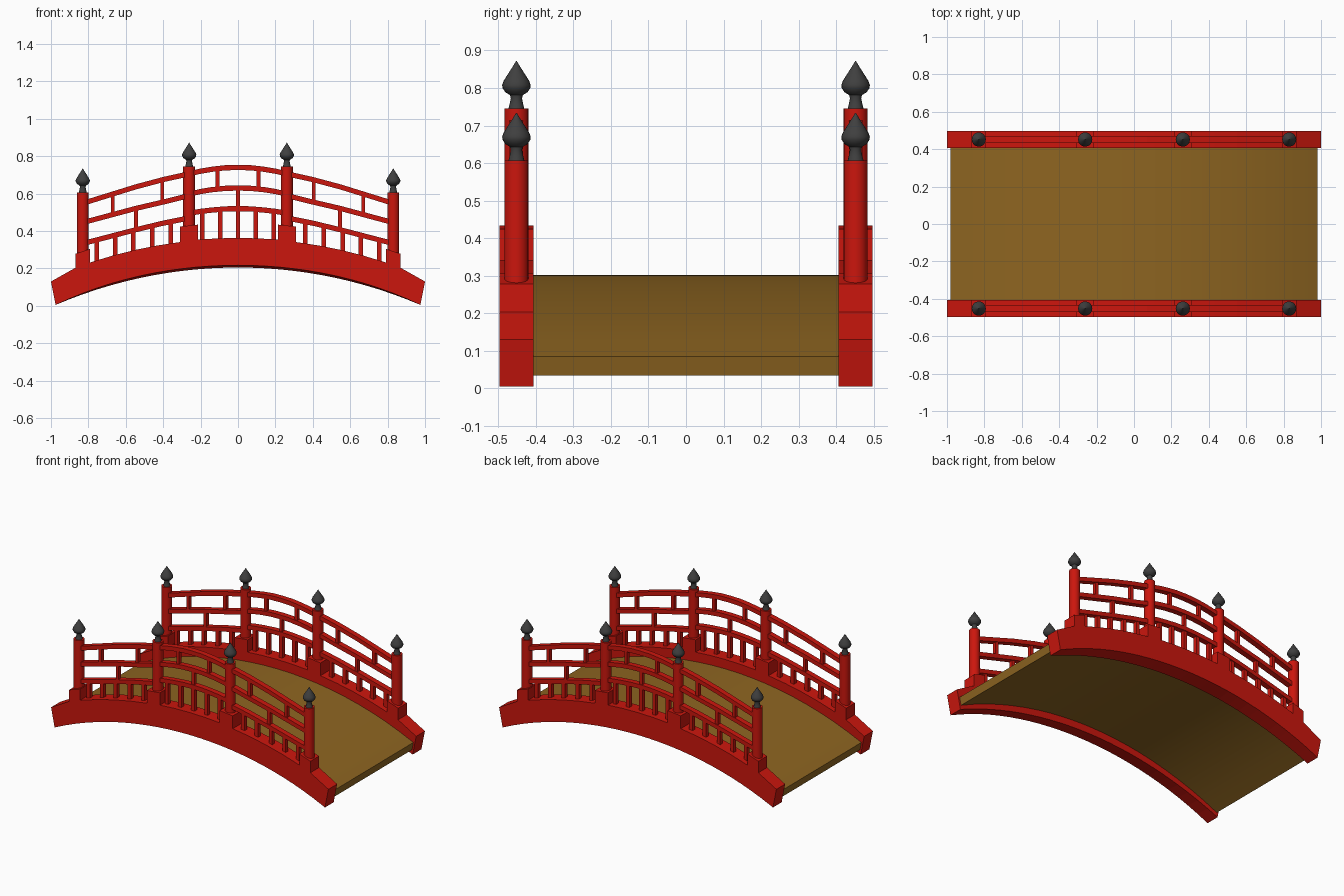
import bpy, bmesh, math

if "Cube" in bpy.data.objects:
    bpy.data.objects.remove(bpy.data.objects["Cube"])

def material(name, rgb):
    m = bpy.data.materials.new(name)
    m.diffuse_color = (*rgb, 1)
    m.use_nodes = True
    m.node_tree.nodes["Principled BSDF"].inputs["Base Color"].default_value = m.diffuse_color
    return m

RED = material("red_paint", (0.6, 0.008, 0.004))
WOOD = material("deck_wood", (0.27, 0.13, 0.015))
DARK = material("dark_metal", (0.05, 0.05, 0.05))

def finish(name, bm, mat, smooth=None):
    bmesh.ops.recalc_face_normals(bm, faces=bm.faces)
    me = bpy.data.meshes.new(name)
    bm.to_mesh(me)
    bm.free()
    me.materials.append(mat)
    ob = bpy.data.objects.new(name, me)
    bpy.context.collection.objects.link(ob)
    if smooth:
        bpy.ops.object.select_all(action='DESELECT')
        ob.select_set(True)
        bpy.context.view_layer.objects.active = ob
        bpy.ops.object.shade_smooth_by_angle(angle=math.radians(smooth))
    return ob

def loft(bm, a, b):
    """Closed prism between two matching loops of points."""
    va, vb = [bm.verts.new(p) for p in a], [bm.verts.new(p) for p in b]
    n = len(va)
    bm.faces.new(va)
    bm.faces.new(vb[::-1])
    for i in range(n):
        bm.faces.new((va[i], vb[i], vb[(i + 1) % n], va[(i + 1) % n]))

def arc(x, top, r):
    return top - r + math.sqrt(r * r - x * x)

def span(a, b, n):
    return [a + (b - a) * i / n for i in range(n + 1)]

def lerp(pts, x):
    for (x0, z0), (x1, z1) in zip(pts, pts[1:]):
        if x <= x1:
            return z0 + (z1 - z0) * (x - x0) / (x1 - x0)
    return pts[-1][1]

beam_top = lambda x: arc(x, 0.363, 2.5)
beam_low = lambda x: arc(x, 0.205, 2.476)

# deck: arched slab
bm = bmesh.new()
prof = [(x, arc(x, 0.302, 2.32)) for x in span(-0.98, 0.98, 20)]
prof += [(x, arc(x, 0.252, 2.27)) for x in span(0.97, -0.97, 20)]
loft(bm, [(x, -0.41, z) for x, z in prof], [(x, 0.41, z) for x, z in prof])
finish("deck", bm, WOOD, 30)

# rail heights from centre outwards: (centre span, side span)
RAILS = {
    "top": ([(0, .74), (.07, .738), (.14, .73), (.2, .72), (.26, .706)],
            [(.26, .706), (.4, .675), (.55, .635), (.83, .548)]),
    "middle": ([(0, .63), (.07, .628), (.14, .621), (.2, .611), (.26, .598)],
               [(.26, .59), (.4, .555), (.55, .52), (.83, .445)]),
    "lower": ([(0, .52), (.07, .518), (.14, .512), (.2, .505), (.26, .495)],
              [(.26, .47), (.4, .442), (.55, .406), (.83, .333)]),
}

def rail_z(rail, x):
    return lerp(RAILS[rail][abs(x) > .26], abs(x))

def bar(bm, x, y, z0, z1, w, d):
    q = [(x - w/2, y - d/2), (x + w/2, y - d/2), (x + w/2, y + d/2), (x - w/2, y + d/2)]
    loft(bm, [(*p, z0) for p in q], [(*p, z1) for p in q])

def lathe(bm, prof, x, y, z, n=20):
    rings = [[bm.verts.new((x + r * math.cos(2 * math.pi * i / n),
                            y + r * math.sin(2 * math.pi * i / n), z + h))
              for i in range(n)] for r, h in prof]
    bm.faces.new(rings[0][::-1])
    bm.faces.new(rings[-1])
    for a, b in zip(rings, rings[1:]):
        for i in range(n):
            j = (i + 1) % n
            bm.faces.new((a[i], a[j], b[j], b[i]))

FINIAL = [(.021, 0), (.018, .012), (.015, .028), (.017, .036), (.03, .044), (.037, .055),
          (.038, .063), (.034, .074), (.024, .09), (.013, .107), (.005, .12), (.001, .127)]

for side, s in (("front", -1), ("back", 1)):
    y = s * 0.452

    # side beam with raised post blocks; underside slopes down towards the deck
    half = [(x, beam_top(x)) for x in (0, .11, .215)]
    half += [(.215, .434), (.31, .424)]
    half += [(x, beam_top(x) - .003) for x in (.31, .43, .55, .67, .79)]
    half += [(.79, .305), (.87, .278), (.87, .203), (1, .13)]
    top = [(-x, z) for x, z in half[:0:-1]] + half
    low = span(.975, -.975, 26)
    outer, inner = [[(x, yy, z) for x, z in top] +
                    [(x, yy, beam_low(x) + dz * (1 - (x / .975) ** 4)) for x in low]
                    for yy, dz in ((s * .497, .012), (s * .407, 0))]
    bm = bmesh.new()
    loft(bm, outer, inner)
    finish(side + "_beam", bm, RED)

    # posts and finials
    posts, tips = bmesh.new(), bmesh.new()
    for x, z0, z1 in ((-.83, .2, .607), (-.261, .3, .745), (.261, .3, .745), (.83, .2, .607)):
        lathe(posts, [(.032, z0), (.032, z1)], x, y, 0)
        lathe(tips, FINIAL, x, y, z1)
    finish(side + "_posts", posts, RED, 40)
    finish(side + "_finials", tips, DARK, 40)

    # handrails
    for name, (mid, out) in RAILS.items():
        bm = bmesh.new()
        full = [(-x, z) for x, z in mid[:0:-1]] + mid
        for path in (full, out, [(-x, z) for x, z in out]):
            prof = [(x, z + .014) for x, z in path] + [(x, z - .014) for x, z in path[::-1]]
            loft(bm, [(x, y - .018, z) for x, z in prof], [(x, y + .018, z) for x, z in prof])
        finish(f"{side}_{name}_rail", bm, RED)

    # struts between rails, and balusters under the lowest rail
    bm = bmesh.new()
    for x in (.11, .405, .67):
        for sx in (x, -x):
            bar(bm, sx, y, rail_z("middle", sx), rail_z("top", sx), .02, .025)
    for x in (0, .545, -.545):
        bar(bm, x, y, rail_z("lower", x), rail_z("middle", x), .02, .025)
    finish(side + "_struts", bm, RED)
    bm = bmesh.new()
    for x in (0, .095, .19, .36, .458, .56, .657, .755):
        for sx in {x, -x}:
            bar(bm, sx, y, beam_top(x) - .03, rail_z("lower", sx), .024, .025)
    finish(side + "_balusters", bm, RED)
